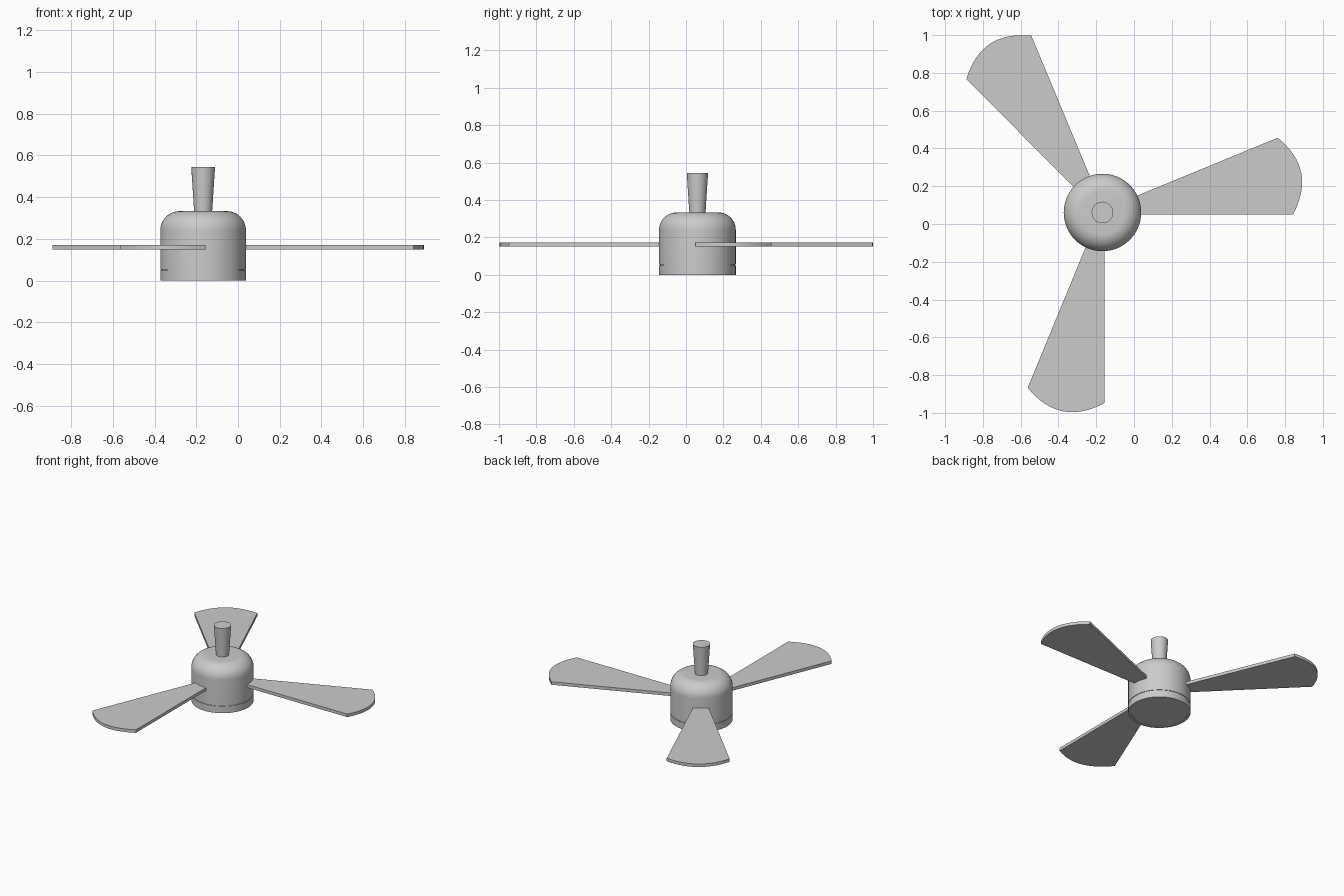
import bpy, bmesh, math
from mathutils import Matrix

if "Cube" in bpy.data.objects:
    bpy.data.objects.remove(bpy.data.objects["Cube"])

CX, CY = -0.167, 0.061          # fan axis
grey = bpy.data.materials.new("light grey")
grey.diffuse_color = (0.6, 0.6, 0.6, 1)
grey.use_nodes = True
grey.node_tree.nodes["Principled BSDF"].inputs["Base Color"].default_value = grey.diffuse_color


def finish(name, bm, location=(CX, CY, 0), angle=0.0, smooth=True):
    bmesh.ops.recalc_face_normals(bm, faces=bm.faces)
    mesh = bpy.data.meshes.new(name)
    bm.to_mesh(mesh)
    bm.free()
    mesh.materials.append(grey)
    ob = bpy.data.objects.new(name, mesh)
    bpy.context.collection.objects.link(ob)
    ob.location = location
    ob.rotation_euler.z = angle
    if smooth:
        bpy.ops.object.select_all(action='DESELECT')
        ob.select_set(True)
        bpy.context.view_layer.objects.active = ob
        bpy.ops.object.shade_smooth_by_angle(angle=math.radians(30))
    return ob


def lathe(name, profile, sides=64):
    """Revolve (radius, z) points around the fan axis, capping both ends."""
    bm = bmesh.new()
    rings = []
    for r, z in profile:
        rings.append([bm.verts.new((r * math.cos(2 * math.pi * i / sides),
                                    r * math.sin(2 * math.pi * i / sides), z))
                      for i in range(sides)])
    for a, b in zip(rings, rings[1:]):
        for i in range(sides):
            j = (i + 1) % sides
            bm.faces.new((a[i], a[j], b[j], b[i]))
    bm.faces.new(rings[0])
    bm.faces.new(rings[-1])
    return finish(name, bm)


# Motor housing: base band, fine groove, straight wall and rounded shoulder
R, TOP, FILLET = 0.205, 0.333, 0.092
housing = [(0.188, 0.004), (0.188, 0), (R, 0), (R, 0.050),
           (R - 0.004, 0.050), (R - 0.004, 0.054), (R, 0.054)]
for k in range(13):
    a = math.pi / 2 * k / 12
    housing.append((R - FILLET + FILLET * math.cos(a),
                    TOP - FILLET + FILLET * math.sin(a)))
lathe("motor_housing", housing)

# Tapered mounting stem
lathe("mounting_stem", [(0.043, TOP - 0.005), (0.057, 0.545)], 48)


# Flat blades widening to a curved tip
def blade(name, angle):
    bm = bmesh.new()
    half, edge, bulge, root = 0.207, 0.987, 0.086, 0.19
    root_half = half - (edge - root) * math.tan(math.radians(11.15))
    outline = [(root, root_half), (root, -root_half)]
    n = 16
    for k in range(n + 1):
        t = -1 + 2 * k / n
        outline.append((edge + bulge * (1 - t * t), half * t))
    face = bm.faces.new([bm.verts.new((x, y, 0.150)) for x, y in outline])
    top = bmesh.ops.extrude_face_region(bm, geom=[face])["geom"]
    bmesh.ops.translate(bm, vec=(0, 0, 0.022),
                        verts=[g for g in top if isinstance(g, bmesh.types.BMVert)])
    finish(name, bm, angle=math.radians(angle))


for i, ang in enumerate((11.25, 123.75, -101.25)):
    blade(f"blade_{i + 1}", ang)
